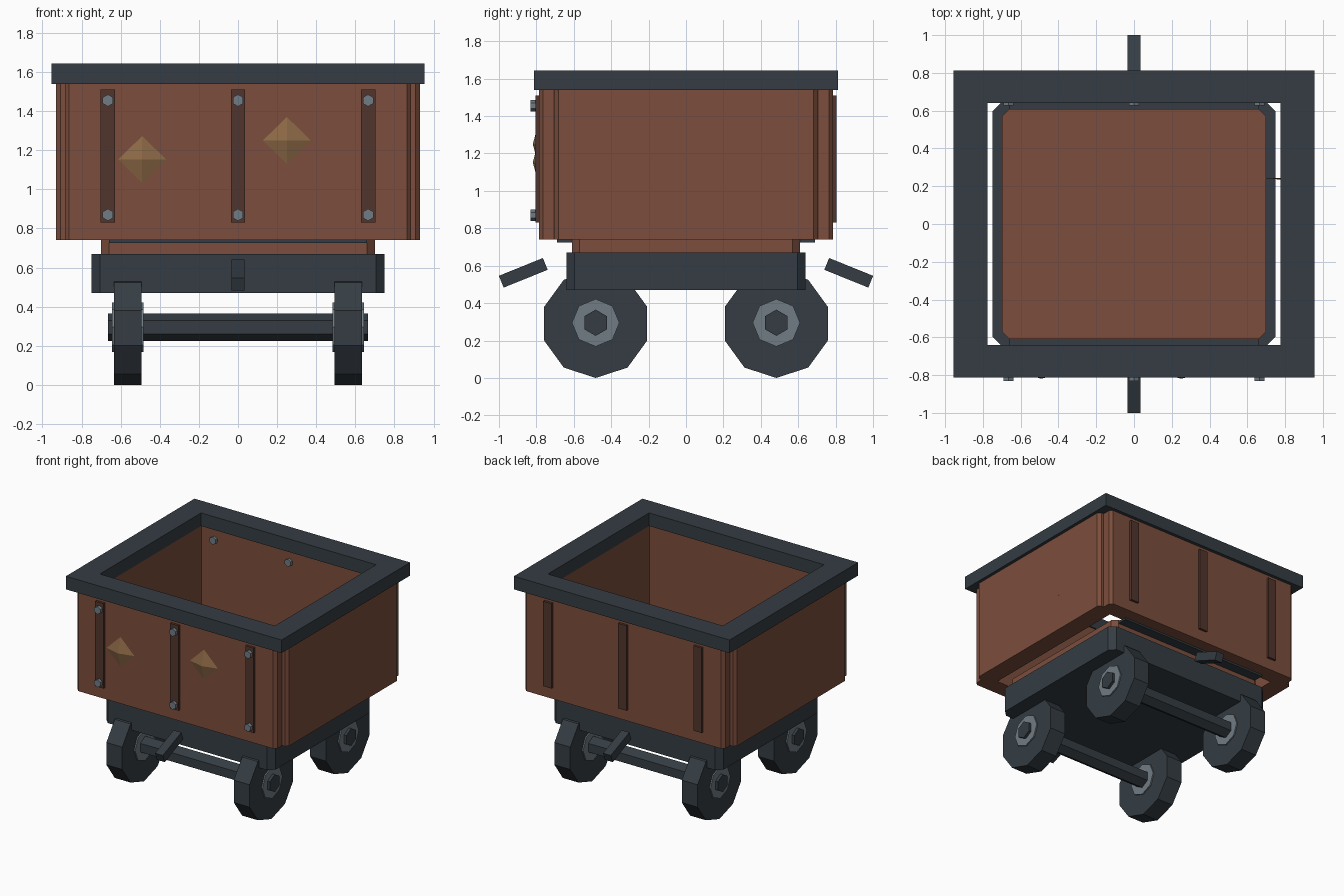
import bpy, bmesh
from math import pi, radians
from mathutils import Matrix, Vector

if "Cube" in bpy.data.objects:
    bpy.data.objects.remove(bpy.data.objects["Cube"])


def material(name, rgb):
    m = bpy.data.materials.new(name)
    m.diffuse_color = (*rgb, 1)
    m.use_nodes = True
    m.node_tree.nodes["Principled BSDF"].inputs["Base Color"].default_value = m.diffuse_color
    return m


RUST = material("rust_brown", (0.20, 0.075, 0.045))
STRAP = material("dark_brown", (0.085, 0.035, 0.026))
IRON = material("dark_iron", (0.035, 0.046, 0.056))
STEEL = material("steel", (0.16, 0.20, 0.23))
ORE = material("ore", (0.26, 0.14, 0.06))


def finish(name, bm, mat):
    bmesh.ops.recalc_face_normals(bm, faces=bm.faces)
    me = bpy.data.meshes.new(name)
    bm.to_mesh(me)
    bm.free()
    ob = bpy.data.objects.new(name, me)
    bpy.context.collection.objects.link(ob)
    me.materials.append(mat)
    return ob


def box(name, lo, hi, mat, chamfer=0.0):
    """Box from corner to corner, optionally with chamfered vertical edges."""
    lo, hi = Vector(lo), Vector(hi)
    bm = bmesh.new()
    bmesh.ops.create_cube(bm, size=1, matrix=Matrix.Translation((lo + hi) / 2)
                          @ Matrix.Diagonal((*(hi - lo), 1)))
    if chamfer:
        vertical = [e for e in bm.edges
                    if abs(e.verts[0].co.z - e.verts[1].co.z) > 1e-4]
        bmesh.ops.bevel(bm, geom=vertical, offset=chamfer, segments=1, affect='EDGES')
    return finish(name, bm, mat)


def prism(name, center, radius, length, sides, axis, mat):
    """Regular prism along x or y with a corner pointing up or down."""
    bm = bmesh.new()
    bmesh.ops.create_cone(bm, cap_ends=True, segments=sides, radius1=radius,
                          radius2=radius, depth=length)
    # put the first corner on the local x axis, then aim that axis at -z
    first = max(bm.verts, key=lambda v: v.co.x).co
    spin = Matrix.Rotation(-Vector((first.x, first.y)).angle_signed(Vector((1, 0))), 4, 'Z')
    if abs((spin @ first).y) > 1e-4:
        spin = spin.inverted()
    bm.transform(Matrix.Translation(center)
                 @ (Matrix.Rotation(pi / 2, 4, 'Z') if axis == 'Y' else Matrix())
                 @ Matrix.Rotation(pi / 2, 4, 'Y') @ spin)
    return finish(name, bm, mat)


def nugget(name, center, radii):
    bm = bmesh.new()
    for i in range(3):
        for s in (-1, 1):
            p = Vector(center)
            p[i] += s * radii[i]
            bm.verts.new(p)
    bmesh.ops.convex_hull(bm, input=bm.verts)
    return finish(name, bm, ORE)


# Chassis and floor
box("chassis", (-0.75, -0.64, 0.47), (0.75, 0.64, 0.67), IRON, 0.045)
box("floor", (-0.70, -0.61, 0.66), (0.70, 0.61, 0.755), RUST, 0.04)

# Tub walls and floor rails, mirrored
for s, side in ((-1, "front"), (1, "back")):
    y0, y1 = sorted((s * 0.65, s * 0.787))
    box(side + "_wall", (-0.885, y0, 0.74), (0.885, y1, 1.55), RUST, 0.022)
    y0, y1 = sorted((s * 0.605, s * 0.69))
    box(side + "_floor_rail", (-0.66, y0, 0.725), (0.66, y1, 0.745), IRON)
for s, side in ((-1, "left"), (1, "right")):
    x0, x1 = sorted((s * 0.78, s * 0.93))
    box(side + "_wall", (x0, -0.705, 0.74), (x1, 0.705, 1.55), RUST, 0.022)

# Rim: a rectangular frame
bm = bmesh.new()
loops = []
for z in (1.54, 1.645):
    for hx, hy in ((0.955, 0.813), (0.775, 0.64)):
        loops.append([bm.verts.new((a * hx, b * hy, z))
                      for a, b in ((-1, -1), (1, -1), (1, 1), (-1, 1))])
for a, b in ((0, 1), (2, 3), (0, 2), (1, 3)):
    for i in range(4):
        j = (i + 1) % 4
        bm.faces.new((loops[a][i], loops[a][j], loops[b][j], loops[b][i]))
finish("rim", bm, IRON)

# Straps on front and back, bolts on the front and inside the back wall
for i, x in enumerate((-0.665, 0, 0.665)):
    box(f"front_strap_{i}", (x - 0.037, -0.805, 0.83), (x + 0.037, -0.77, 1.51), STRAP)
    box(f"back_strap_{i}", (x - 0.037, 0.77, 0.83), (x + 0.037, 0.805, 1.51), STRAP)
    for j, z in enumerate((0.87, 1.455)):
        prism(f"front_bolt_{i}_{j}", (x, -0.813, z), 0.031, 0.035, 6, 'Y', STEEL)
        prism(f"inner_bolt_{i}_{j}", (x, 0.646, z), 0.031, 0.035, 6, 'Y', STEEL)

# Ore nuggets
nugget("ore_nugget_left", (-0.49, -0.787, 1.153), (0.123, 0.032, 0.12))
nugget("ore_nugget_right", (0.25, -0.787, 1.25), (0.123, 0.032, 0.12))
nugget("ore_sliver", (0.815, 0.24, 1.03), (0.125, 0.006, 0.012))

# Wheels, hubs, axles and couplers
for s, end in ((-1, "front"), (1, "back")):
    y = s * 0.483
    prism(end + "_axle", (0, y, 0.295), 0.07, 1.33, 6, 'X', IRON)
    for t, side in ((-1, "left"), (1, "right")):
        prism(f"{end}_{side}_wheel", (t * 0.564, y, 0.29), 0.29, 0.14, 10, 'X', IRON)
        prism(f"{end}_{side}_hub", (t * 0.564, y, 0.295), 0.127, 0.16, 8, 'X', STEEL)
    coupler = box(end + "_coupler", (-0.034, -0.127, -0.034), (0.034, 0.127, 0.034), IRON)
    coupler.location = (0, s * 0.87, 0.562)
    coupler.rotation_euler.x = radians(-22 * s)
